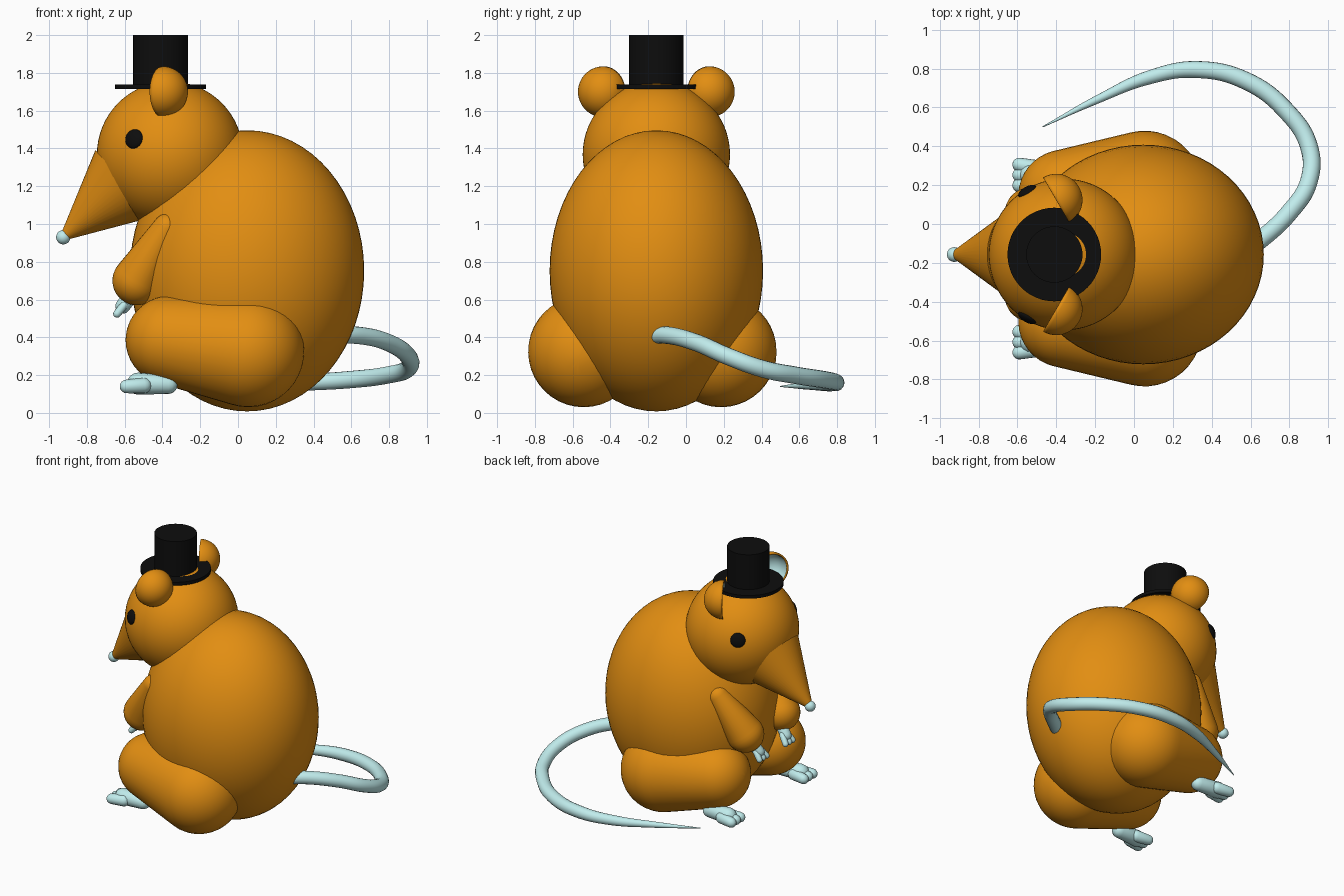
import bpy, bmesh
from mathutils import Vector, Matrix

if "Cube" in bpy.data.objects:
    bpy.data.objects.remove(bpy.data.objects["Cube"])

MID = -0.157       # mirror plane of body and head
LEG_MID = -0.178   # mirror plane of the legs


def material(name, color):
    m = bpy.data.materials.new(name)
    m.diffuse_color = (*color, 1)
    m.use_nodes = True
    m.node_tree.nodes["Principled BSDF"].inputs["Base Color"].default_value = m.diffuse_color
    return m


FUR = material("fur", (0.76, 0.27, 0.006))
PALE = material("pale_skin", (0.53, 0.84, 0.84))
BLACK = material("black", (0.004, 0.004, 0.004))


def finish(name, bm, mat, angle=60):
    me = bpy.data.meshes.new(name)
    bm.to_mesh(me)
    bm.free()
    ob = bpy.data.objects.new(name, me)
    bpy.context.collection.objects.link(ob)
    me.materials.append(mat)
    bpy.ops.object.select_all(action='DESELECT')
    ob.select_set(True)
    bpy.context.view_layer.objects.active = ob
    bpy.ops.object.shade_smooth_by_angle(angle=angle * 3.14159 / 180)
    return ob


def aligned(loc, direction):
    """Matrix that moves to loc and turns local z along direction."""
    rot = Vector(direction).to_track_quat('Z', 'Y').to_matrix().to_4x4()
    return Matrix.Translation(loc) @ rot


def ball(name, loc, size, mat, direction=(0, 0, 1), seg=48):
    bm = bmesh.new()
    m = aligned(loc, direction) @ Matrix.Diagonal((*size, 1))
    bmesh.ops.create_uvsphere(bm, u_segments=seg, v_segments=seg // 2, radius=1, matrix=m)
    return finish(name, bm, mat)


def cone(name, base, tip, r1, r2, mat):
    base, tip = Vector(base), Vector(tip)
    bm = bmesh.new()
    bmesh.ops.create_cone(bm, cap_ends=True, segments=48, radius1=r1, radius2=r2,
                          depth=(tip - base).length,
                          matrix=aligned((base + tip) / 2, tip - base))
    return finish(name, bm, mat, 30)


def limb(name, capsules, mat, seg=32):
    """Rounded tapered limbs: each is the hull of two balls (p1, r1, p2, r2)."""
    bm = bmesh.new()
    for p1, r1, p2, r2 in capsules:
        part = bmesh.new()
        for p, r in ((p1, r1), (p2, r2)):
            bmesh.ops.create_uvsphere(part, u_segments=seg, v_segments=seg // 2, radius=r,
                                      matrix=aligned(p, Vector(p2) - Vector(p1)))
        res = bmesh.ops.convex_hull(part, input=part.verts)
        inside = {g for g in res["geom_interior"] if isinstance(g, bmesh.types.BMVert)}
        bmesh.ops.delete(part, geom=list(inside), context='VERTS')
        tmp = bpy.data.meshes.new("tmp")
        part.to_mesh(tmp)
        part.free()
        bm.from_mesh(tmp)
        bpy.data.meshes.remove(tmp)
    return finish(name, bm, mat)


def cup(name, loc, opening, radius, mat, thickness=0):
    """Half sphere shell, open toward the given direction."""
    bm = bmesh.new()
    bmesh.ops.create_uvsphere(bm, u_segments=40, v_segments=24, radius=radius)
    bmesh.ops.delete(bm, geom=[v for v in bm.verts if v.co.z > 0.001], context='VERTS')
    bm.transform(aligned(loc, opening))
    ob = finish(name, bm, mat)
    if thickness:
        mod = ob.modifiers.new("thickness", 'SOLIDIFY')
        mod.thickness = thickness
        mod.offset = -1
    return ob


# Body, head and snout
ball("body", (0.048, MID, 0.752), (0.62, 0.565, 0.744), FUR, seg=64)
ball("head", (-0.36, MID, 1.368), (0.387, 0.39, 0.387), FUR, seg=64)
cone("snout", (-0.60, MID, 1.215), (-0.925, MID, 0.93), 0.235, 0.02, FUR)
ball("nose", (-0.925, MID, 0.93), (0.038, 0.038, 0.038), PALE, seg=24)

# Top hat
cone("hat_brim", (-0.41, MID, 1.714), (-0.41, MID, 1.738), 0.241, 0.241, BLACK)
cone("hat_crown", (-0.41, MID, 1.72), (-0.41, MID, 2.0), 0.145, 0.145, BLACK)

for s, side in ((-1, "right"), (1, "left")):
    def at(x, off, z):
        return (x, MID + s * off, z)

    def leg_at(x, off, z):
        return (x, LEG_MID + s * off, z)

    # Eyes and ears
    ball("eye_" + side, at(-0.55, 0.325, 1.45), (0.052, 0.052, 0.022), BLACK,
         (-0.19, s * 0.33, 0.08), 24)
    ear, opening = at(-0.40, 0.28, 1.70), (-0.86, -0.5 * s, 0)
    cup("ear_" + side, ear, opening, 0.135, FUR, 0.012)
    cup("inner_ear_" + side, ear, opening, 0.120, PALE)

    # Arms with three-fingered hands
    limb("arm_" + side, [(at(-0.375, 0.31, 0.98), 0.075, at(-0.535, 0.215, 0.70), 0.13)], FUR)
    limb("hand_" + side,
         [(at(-0.56, 0.175, 0.63), 0.04, at(-0.61, 0.16, 0.565), 0.04)]
         + [(at(-0.60, 0.16 + k * 0.025, 0.575), 0.022,
             at(-0.64, 0.155 + k * 0.042, 0.525), 0.021) for k in (-1, 0, 1)], PALE, 16)

    # Thighs and three-toed feet
    limb("leg_" + side, [(leg_at(0.055, 0.363, 0.325), 0.295,
                          leg_at(-0.36, 0.325, 0.385), 0.235)], FUR, 40)
    limb("foot_" + side,
         [(leg_at(-0.37, 0.42, 0.15), 0.05, leg_at(-0.53, 0.43, 0.155), 0.058)]
         + [(leg_at(-0.50, 0.43 + k * 0.035, 0.145), 0.042,
             leg_at(-0.59, 0.43 + k * 0.053, 0.14), 0.036) for k in (-1, 0, 1)], PALE, 16)

# Curled tapering tail: x, y, z, radius
path = [(0.50, -0.19, 0.41, 0.046), (0.64, -0.09, 0.41, 0.046), (0.80, 0.06, 0.37, 0.046),
        (0.90, 0.22, 0.30, 0.046), (0.90, 0.40, 0.235, 0.046), (0.79, 0.575, 0.20, 0.046),
        (0.58, 0.735, 0.175, 0.046), (0.32, 0.795, 0.16, 0.044), (0.08, 0.755, 0.15, 0.036),
        (-0.18, 0.645, 0.145, 0.022), (-0.47, 0.50, 0.14, 0.003)]
curve = bpy.data.curves.new("tail", 'CURVE')
curve.dimensions = '3D'
curve.bevel_depth = 1
curve.bevel_resolution = 6
curve.resolution_u = 8
curve.use_fill_caps = True
spline = curve.splines.new('BEZIER')
spline.bezier_points.add(len(path) - 1)
for p, (x, y, z, r) in zip(spline.bezier_points, path):
    p.co = (x, y, z)
    p.radius = r
    p.handle_left_type = p.handle_right_type = 'AUTO'
curve.materials.append(PALE)
bpy.context.collection.objects.link(bpy.data.objects.new("tail", curve))
